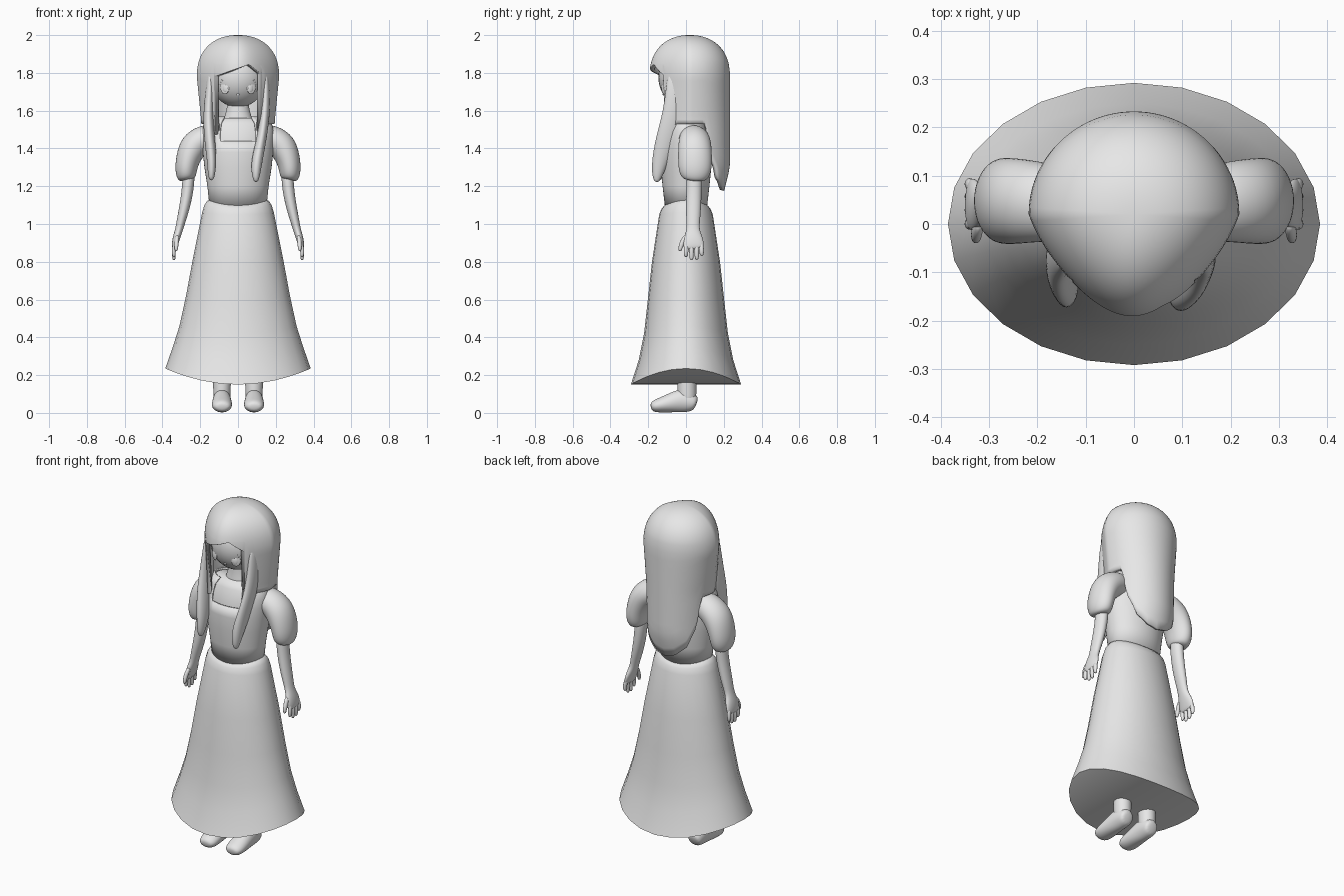
import bpy, bmesh
from math import sin, cos, pi
from mathutils import Vector, Matrix

cube = bpy.data.objects.get("Cube")
if cube:
    bpy.data.objects.remove(cube, do_unlink=True)

GREY = (0.8, 0.8, 0.8, 1)
mat = bpy.data.materials.new("plain_grey")
mat.use_nodes = True
mat.diffuse_color = GREY
mat.node_tree.nodes["Principled BSDF"].inputs["Base Color"].default_value = GREY


def finish(name, bm, subsurf=0):
    bmesh.ops.remove_doubles(bm, verts=bm.verts, dist=1e-5)
    bmesh.ops.recalc_face_normals(bm, faces=bm.faces)
    for f in bm.faces:
        f.smooth = True
    mesh = bpy.data.meshes.new(name)
    bm.to_mesh(mesh)
    bm.free()
    mesh.materials.append(mat)
    ob = bpy.data.objects.new(name, mesh)
    bpy.context.collection.objects.link(ob)
    if subsurf:
        ob.modifiers.new("Smooth", "SUBSURF").levels = subsurf
        ob.modifiers["Smooth"].render_levels = subsurf
    return ob


def skin(rings, caps=(False, False), keep=lambda i, j: True):
    """Join closed rings of points with quads."""
    bm = bmesh.new()
    rows = [[bm.verts.new(p) for p in ring] for ring in rings]
    n = len(rows[0])
    for i in range(len(rows) - 1):
        for j in range(n):
            k = (j + 1) % n
            if keep(i, j):
                bm.faces.new((rows[i][j], rows[i][k], rows[i + 1][k], rows[i + 1][j]))
    for cap, row in zip(caps, (rows[0], rows[-1])):
        if cap:
            bm.faces.new(row)
    return bm, rows


def tube(name, points, axis=(0, 1, 0), sides=12):
    """Sweep along points (x, y, z, radius across, radius along axis)."""
    axis = Vector(axis)
    pos = [Vector(p[:3]) for p in points]
    rings = []
    for i, p in enumerate(points):
        t = (pos[min(i + 1, len(pos) - 1)] - pos[max(i - 1, 0)]).normalized()
        a = t.cross(axis).normalized()
        b = a.cross(t)
        rings.append([pos[i] + a * p[3] * cos(2 * pi * k / sides) + b * p[4] * sin(2 * pi * k / sides)
                      for k in range(sides)])
    return finish(name, skin(rings, (True, True))[0], 2)


def ball(name, loc, scale, turn=0):
    bm = bmesh.new()
    m = Matrix.Translation(loc) @ Matrix.Rotation(turn, 4, "Z") @ Matrix.Diagonal((*scale, 1))
    bmesh.ops.create_uvsphere(bm, u_segments=32, v_segments=20, radius=1, matrix=m)
    return finish(name, bm)


def interp(table, x):
    for (x0, y0), (x1, y1) in zip(table, table[1:]):
        if x <= x1:
            return y0 + (y1 - y0) * max(0, x - x0) / (x1 - x0)
    return table[-1][1]


def ellipse(z, rx, ry, n, lift=0):
    """Level ring starting at the front, raised towards the sides by lift."""
    return [(rx * sin(2 * pi * k / n), -ry * cos(2 * pi * k / n), z + lift * sin(2 * pi * k / n) ** 2)
            for k in range(n)]


# Skirt with a raised side hem and an underside spanning front to back
N = 24
SKIRT = [(1.10, 0.145, 0.10, 0.03), (1.098, 0.163, 0.115, 0.025), (1.08, 0.178, 0.13, 0.02),
         (1.05, 0.19, 0.142, 0.01), (0.8, 0.24, 0.18, 0.01), (0.6, 0.275, 0.202, 0.02),
         (0.42, 0.31, 0.222, 0.04), (0.28, 0.345, 0.25, 0.07), (0.15, 0.385, 0.292, 0.085)]
bm, rows = skin([ellipse(z, rx, ry, N, lift) for z, rx, ry, lift in SKIRT], (True, False))
hem = rows[-1]
for k in range(-N // 4, N // 4):
    strip = [hem[k % N], hem[(k + 1) % N], hem[N // 2 - k - 1], hem[N // 2 - k]]
    bm.faces.new(list(dict.fromkeys(strip)))
skirt = finish("skirt", bm)

# Torso, and the bodice over it with a square neckline
TORSO = [(1.08, 0.15, 0.11), (1.2, 0.162, 0.124), (1.3, 0.178, 0.134), (1.38, 0.186, 0.135),
         (1.44, 0.19, 0.13), (1.49, 0.19, 0.118), (1.535, 0.178, 0.1), (1.57, 0.14, 0.08)]
M = 48
finish("torso", skin([ellipse(z - 0.008, rx - 0.01, ry - 0.01, M) for z, rx, ry in TORSO], (True, True))[0])


def outside_neckline(i, j):
    return not (i >= 4 and (j < 4 or j >= M - 4))


bodice = finish("bodice", skin([ellipse(*r, M) for r in TORSO], keep=outside_neckline)[0])
solid = bodice.modifiers.new("Cloth", "SOLIDIFY")
solid.thickness = 0.008
tube("neck", [(0, 0.01, 1.52, 0.09, 0.07), (0, 0.01, 1.57, 0.075, 0.06), (0, 0.01, 1.61, 0.06, 0.054),
              (0, 0.01, 1.7, 0.054, 0.05)])

# Head and face
HEAD, SIZE = Vector((0, 0, 1.775)), Vector((0.15, 0.146, 0.157))
ball("head", HEAD, SIZE)


def on_face(x, z, out=0.0):
    d = 1 - (x / SIZE.x) ** 2 - ((z - HEAD.z) / SIZE.z) ** 2
    return Vector((x, -SIZE.y * d ** 0.5 - out, z))


ball("mouth", on_face(0, 1.685), (0.008, 0.004, 0.006))
for s, side in ((1, "left"), (-1, "right")):
    ball(side + "_eye", on_face(s * 0.07, 1.72), (0.025, 0.005, 0.032), s * 0.45)
    ball(side + "_pupil", on_face(s * 0.068, 1.718, 0.003), (0.014, 0.005, 0.02), s * 0.45)
    for k in range(3):
        a, b = on_face(s * (0.09 - 0.006 * k), 1.735 + 0.01 * k), on_face(s * (0.108 - 0.008 * k), 1.74 + 0.014 * k)
        tube(f"{side}_lash_{k + 1}", [(*a, 0.003, 0.003), (*b, 0.001, 0.001)], sides=6)

# Hair shell: fringe, side curtains and a long rounded back
CURTAIN = [(0.9, 1.47), (1.2, 1.53), (2.0, 1.53), (2.12, 1.36), (2.4, 1.245), (2.8, 1.19), (pi, 1.175)]


def hair_end(phi):
    if abs(phi) >= 0.9:
        return interp(CURTAIN, abs(phi))
    x = 0.215 * sin(phi) * (1 - 0.34 * cos(phi)) - 0.06
    return 1.845 - (0.85 if x > 0 else 0.35) * abs(x)


def hair_point(phi, t):
    # even crown down to the brow, then stretched to the end of each strand
    z = 2 - 0.15 * (2 * t) ** 2 if t < 0.5 else 1.85 + (hair_end(phi) - 1.85) * (2 * t - 1)
    rx, ry = interp([(1.2, 0.185), (1.55, 0.195), (1.78, 0.218)], z), 0.213
    if z > 1.78:
        r = max(0, 1 - ((z - 1.78) / 0.22) ** 2.3) ** (1 / 2.2)
        rx, ry = rx * r, ry * r
    if z < 1.3:
        ry -= 0.25 * (1.3 - z)
    taper = 1 - 0.34 * max(0, cos(phi))
    return (rx * sin(phi) * taper, 0.02 - ry * cos(phi), z)


H, T = 96, 28
rings = [[hair_point(-pi + 2 * pi * k / H, t / T) for k in range(H)] for t in range(T + 1)]
hair = finish("hair", skin(rings)[0])
solid = hair.modifiers.new("Thickness", "SOLIDIFY")
solid.thickness = 0.024
solid.offset = -1

# Loose front locks
tube("left_lock", [(0.145, -0.06, 1.82, 0.015, 0.035), (0.148, -0.06, 1.7, 0.024, 0.05),
                   (0.142, -0.068, 1.58, 0.028, 0.058), (0.128, -0.1, 1.46, 0.026, 0.06),
                   (0.1, -0.135, 1.34, 0.032, 0.048), (0.094, -0.153, 1.26, 0.024, 0.03),
                   (0.096, -0.156, 1.22, 0.01, 0.012)])
tube("right_lock", [(-0.145, -0.06, 1.82, 0.015, 0.035), (-0.15, -0.06, 1.7, 0.024, 0.05),
                    (-0.158, -0.068, 1.58, 0.028, 0.058), (-0.152, -0.1, 1.46, 0.03, 0.06),
                    (-0.138, -0.13, 1.34, 0.027, 0.048), (-0.14, -0.143, 1.26, 0.02, 0.03),
                    (-0.142, -0.146, 1.23, 0.01, 0.012)])

# Limbs, built for each side
FINGERS = [(0.0, 0.825), (0.029, 0.808), (0.057, 0.81), (0.083, 0.83)]
for s, side in ((1, "left"), (-1, "right")):
    def limb(part, points, **options):
        tube(f"{side}_{part}", [(s * p[0], *p[1:]) for p in points], **options)

    limb("sleeve", [(0.1, 0.03, 1.465, 0.065, 0.07), (0.18, 0.045, 1.455, 0.078, 0.085),
                    (0.238, 0.047, 1.415, 0.082, 0.092), (0.268, 0.048, 1.34, 0.066, 0.094),
                    (0.276, 0.048, 1.28, 0.06, 0.09), (0.274, 0.046, 1.24, 0.05, 0.072),
                    (0.272, 0.045, 1.23, 0.032, 0.045)])
    limb("arm", [(0.26, 0.045, 1.3, 0.034, 0.042), (0.263, 0.043, 1.2, 0.033, 0.042),
                 (0.28, 0.04, 1.1, 0.03, 0.042), (0.3, 0.038, 1.02, 0.025, 0.038),
                 (0.312, 0.037, 0.97, 0.021, 0.034), (0.325, 0.038, 0.93, 0.021, 0.052),
                 (0.335, 0.04, 0.89, 0.017, 0.058), (0.339, 0.042, 0.865, 0.011, 0.052)])
    for k, (y, tip) in enumerate(FINGERS):
        limb(f"finger_{k + 1}", [(0.334, y * 0.9 + 0.004, 0.9, 0.012, 0.014),
                                 (0.341, y, 0.86, 0.012, 0.014), (0.34, y, tip + 0.012, 0.01, 0.012),
                                 (0.338, y, tip, 0.006, 0.007)], sides=8)
    limb("thumb", [(0.32, 0.005, 0.94, 0.012, 0.016), (0.326, -0.02, 0.905, 0.013, 0.015),
                   (0.327, -0.031, 0.87, 0.011, 0.012), (0.327, -0.032, 0.855, 0.006, 0.007)], sides=8)
    limb("leg", [(0.085, 0.005, 0.24, 0.05, 0.052), (0.085, 0.005, 0.17, 0.05, 0.052),
                 (0.085, 0.005, 0.1, 0.047, 0.052), (0.085, 0.008, 0.04, 0.045, 0.047)])
    limb("foot", [(0.085, 0.056, 0.045, 0.032, 0.035), (0.085, 0.035, 0.055, 0.052, 0.046),
                  (0.085, -0.02, 0.068, 0.068, 0.05), (0.085, -0.08, 0.053, 0.053, 0.054),
                  (0.085, -0.14, 0.04, 0.04, 0.057), (0.085, -0.172, 0.034, 0.032, 0.048),
                  (0.085, -0.187, 0.031, 0.016, 0.028)], axis=(1, 0, 0))

# Keep the hem and cloth edges crisp
bpy.ops.object.select_all(action="DESELECT")
for ob in (skirt, bodice, hair):
    ob.select_set(True)
bpy.context.view_layer.objects.active = skirt
bpy.ops.object.shade_smooth_by_angle(angle=0.9)
